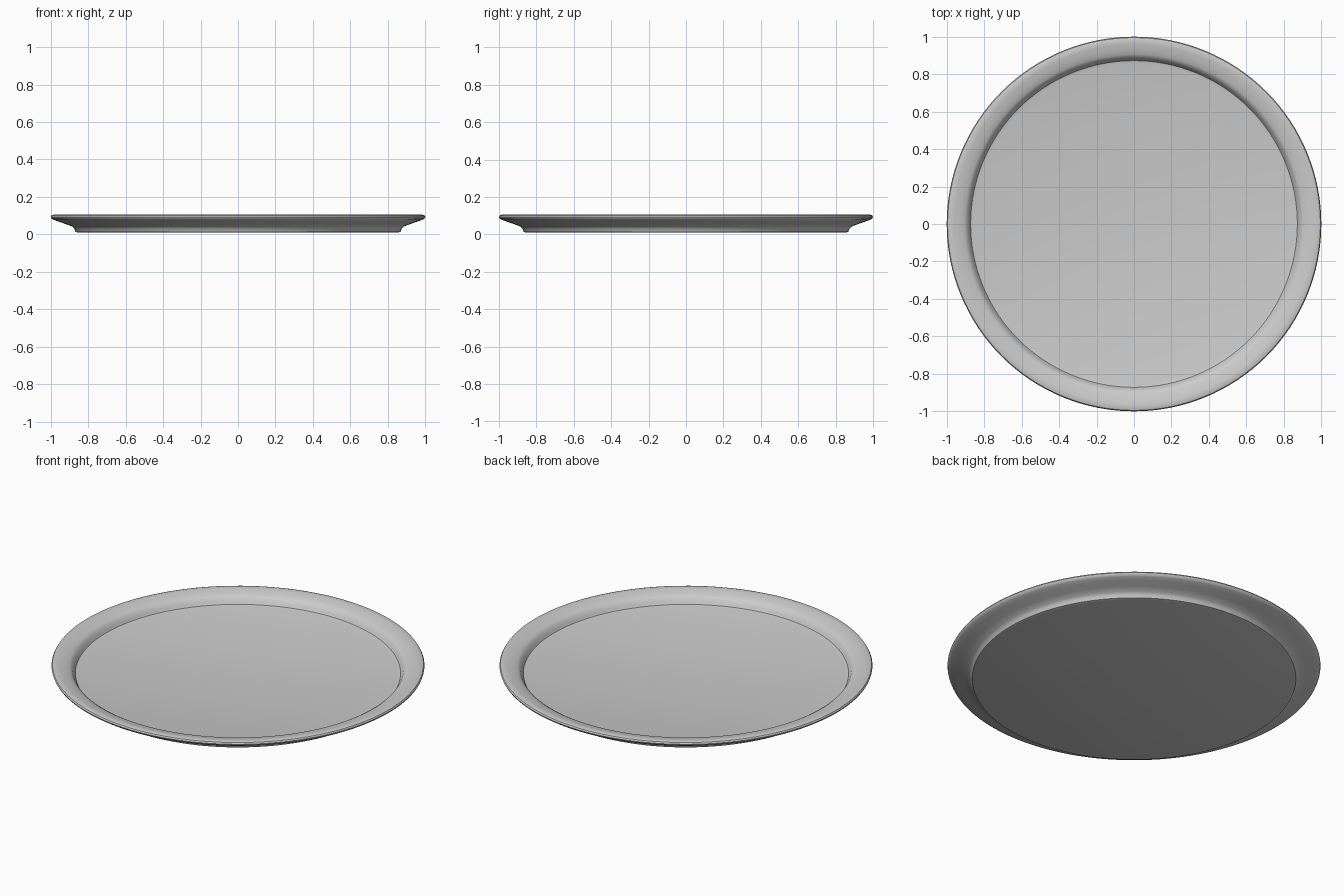
import bpy, bmesh, math

if "Cube" in bpy.data.objects:
    bpy.data.objects.remove(bpy.data.objects["Cube"])

# Cross-section of the plate (radius, height), from under the base to the inner floor
PROFILE = [
    (0.0, 0.01), (0.855, 0.01), (0.868, 0.014), (0.874, 0.03), (0.885, 0.042),
    (0.92, 0.055), (0.96, 0.069), (0.985, 0.078), (0.997, 0.086), (1.0, 0.094),
    (0.995, 0.102), (0.982, 0.106), (0.96, 0.104), (0.93, 0.097), (0.905, 0.09),
    (0.89, 0.081), (0.88, 0.062), (0.872, 0.049), (0.855, 0.045), (0.0, 0.045),
]


def lathe(name, profile, steps):
    bm = bmesh.new()
    verts = [bm.verts.new((r, 0, z)) for r, z in profile]
    edges = [bm.edges.new(pair) for pair in zip(verts, verts[1:])]
    bmesh.ops.spin(bm, geom=verts + edges, cent=(0, 0, 0), axis=(0, 0, 1),
                   angle=math.tau, steps=steps, use_merge=True)
    bmesh.ops.remove_doubles(bm, verts=bm.verts, dist=1e-5)
    bmesh.ops.recalc_face_normals(bm, faces=bm.faces)
    mesh = bpy.data.meshes.new(name)
    bm.to_mesh(mesh)
    bm.free()
    obj = bpy.data.objects.new(name, mesh)
    bpy.context.collection.objects.link(obj)
    return obj


# Round shallow plate with a flared rim
plate = lathe("plate", PROFILE, 128)
bpy.context.view_layer.objects.active = plate
plate.select_set(True)
bpy.ops.object.shade_smooth_by_angle(angle=math.radians(40))
